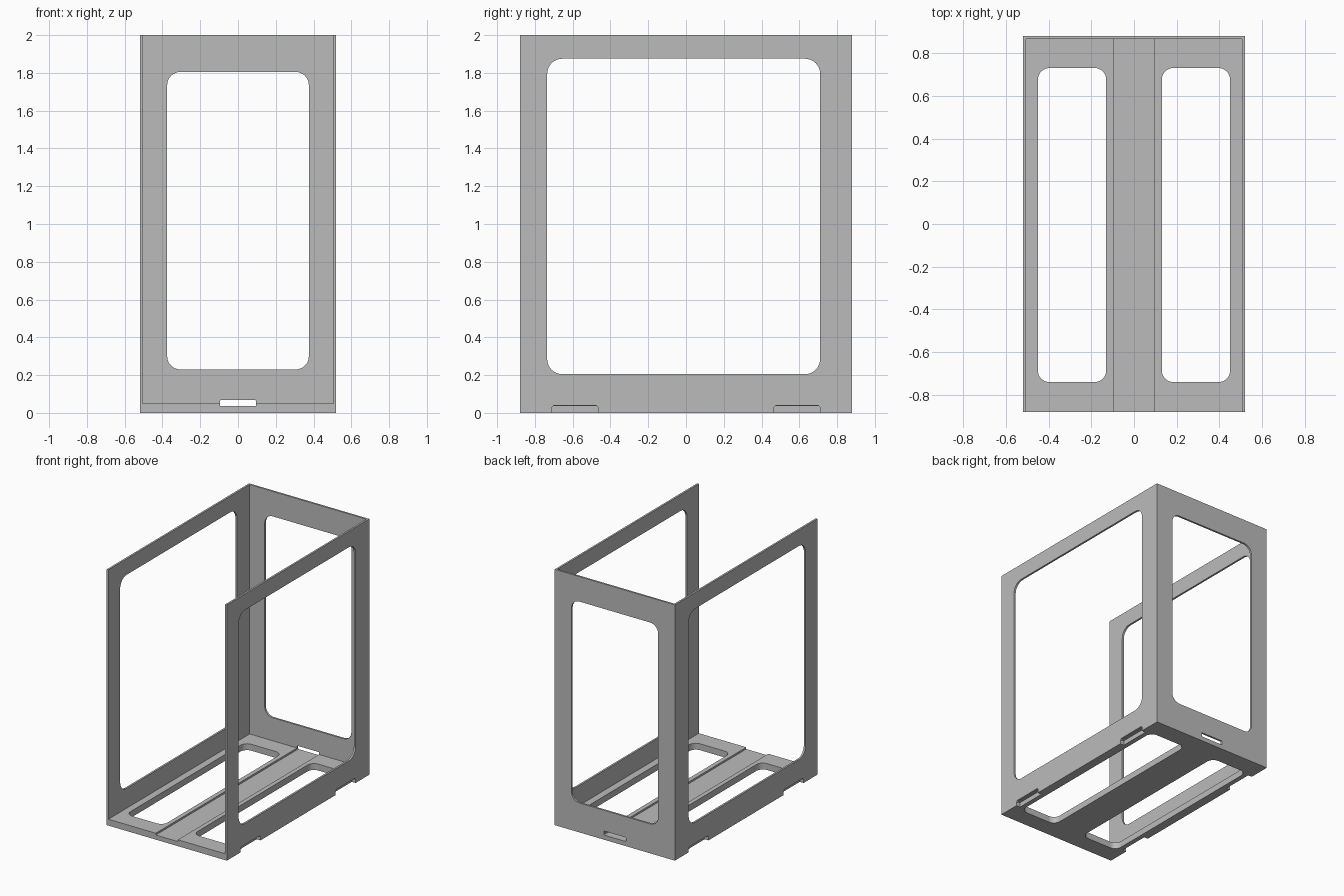
import bpy
import math
from mathutils import Matrix, Vector

cube = bpy.data.objects.get("Cube")
if cube:
    bpy.data.objects.remove(cube, do_unlink=True)

grey = bpy.data.materials.new("light grey")
grey.use_nodes = True
grey.diffuse_color = (0.5, 0.5, 0.5, 1)
grey.node_tree.nodes["Principled BSDF"].inputs["Base Color"].default_value = (0.5, 0.5, 0.5, 1)

W, D, H = 0.52, 0.88, 2.0      # half width, half depth, height
T = 0.015                      # wall thickness
BASE, FLOOR = 0.036, 0.05      # channel level and raised floor level
NOTCHES = ((-0.71, -0.465), (0.465, 0.71))


def rect(x0, x1, y0, y1, r=0.0, steps=8):
    """Rectangle outline, with rounded corners if r is set."""
    if r == 0:
        return [(x0, y0), (x1, y0), (x1, y1), (x0, y1)]
    points = []
    corners = ((x1 - r, y1 - r), (x0 + r, y1 - r), (x0 + r, y0 + r), (x1 - r, y0 + r))
    for i, (cx, cy) in enumerate(corners):
        for k in range(steps + 1):
            a = math.pi / 2 * (i + k / steps)
            points.append((cx + r * math.cos(a), cy + r * math.sin(a)))
    return points


def panel(name, loops, thickness, u, v, origin):
    """Flat sheet from an outline and its holes, laid along axes u and v."""
    curve = bpy.data.curves.new(name, "CURVE")
    curve.dimensions = "2D"
    curve.fill_mode = "BOTH"
    curve.extrude = thickness / 2
    for loop in loops:
        spline = curve.splines.new("POLY")
        spline.points.add(len(loop) - 1)
        for p, (x, y) in zip(spline.points, loop):
            p.co = (x, y, 0, 1)
        spline.use_cyclic_u = True
    temp = bpy.data.objects.new(name + " outline", curve)
    bpy.context.collection.objects.link(temp)
    mesh = bpy.data.meshes.new_from_object(
        temp.evaluated_get(bpy.context.evaluated_depsgraph_get()))
    bpy.data.objects.remove(temp, do_unlink=True)
    u, v = Vector(u), Vector(v)
    frame = Matrix((u, v, u.cross(v))).transposed().to_4x4()
    mesh.transform(Matrix.Translation(origin) @ frame)
    mesh.materials.clear()
    mesh.materials.append(grey)
    for f in mesh.polygons:
        f.use_smooth = False
        f.material_index = 0
    obj = bpy.data.objects.new(name, mesh)
    bpy.context.collection.objects.link(obj)
    return obj


X, Y, Z = (1, 0, 0), (0, 1, 0), (0, 0, 1)

# Side walls: large window, two notches with clipped corners in the bottom edge
side = [(-D, 0)]
for a, b in NOTCHES:
    side += [(a, 0), (a, 0.03), (a + 0.01, 0.04), (b - 0.01, 0.04), (b, 0.03), (b, 0)]
side += [(D, 0), (D, H), (-D, H)]
side_window = rect(-0.735, 0.71, 0.205, 1.875, 0.08)
for name, s in (("left_wall", 1), ("right_wall", -1)):
    panel(name, [side, side_window], T, Y, Z, (s * (W - T / 2), 0, 0))

# Back wall: window and a slot that meets the floor channel
panel("back_wall",
      [rect(-W + T, W - T, 0, H), rect(-0.375, 0.375, 0.23, 1.805, 0.07),
       rect(-0.095, 0.095, BASE, 0.068, 0.004, 3)],
      T, X, Z, (0, D - T / 2, 0))

# Floor base: two long openings, edges recessed behind the wall notches
edge = W - T
inset = edge - 0.018
right_edge = [(edge, -D)]
for a, b in NOTCHES:
    right_edge += [(edge, a), (inset, a), (inset, b), (edge, b)]
right_edge.append((edge, D - T))
outline = right_edge + [(-x, y) for x, y in reversed(right_edge)]
openings = [rect(0.13, 0.45, -0.74, 0.73, 0.055), rect(-0.45, -0.13, -0.74, 0.73, 0.055)]
panel("floor_base", [outline] + openings, BASE, X, Y, (0, 0, BASE / 2))

# Raised floor panels on both sides of the channel
for name, x0, x1, hole in (("left_floor_panel", 0.095, edge, openings[0]),
                           ("right_floor_panel", -edge, -0.095, openings[1])):
    panel(name, [rect(x0, x1, -D, D - T), hole], FLOOR - BASE, X, Y,
          (0, 0, (FLOOR + BASE) / 2))
